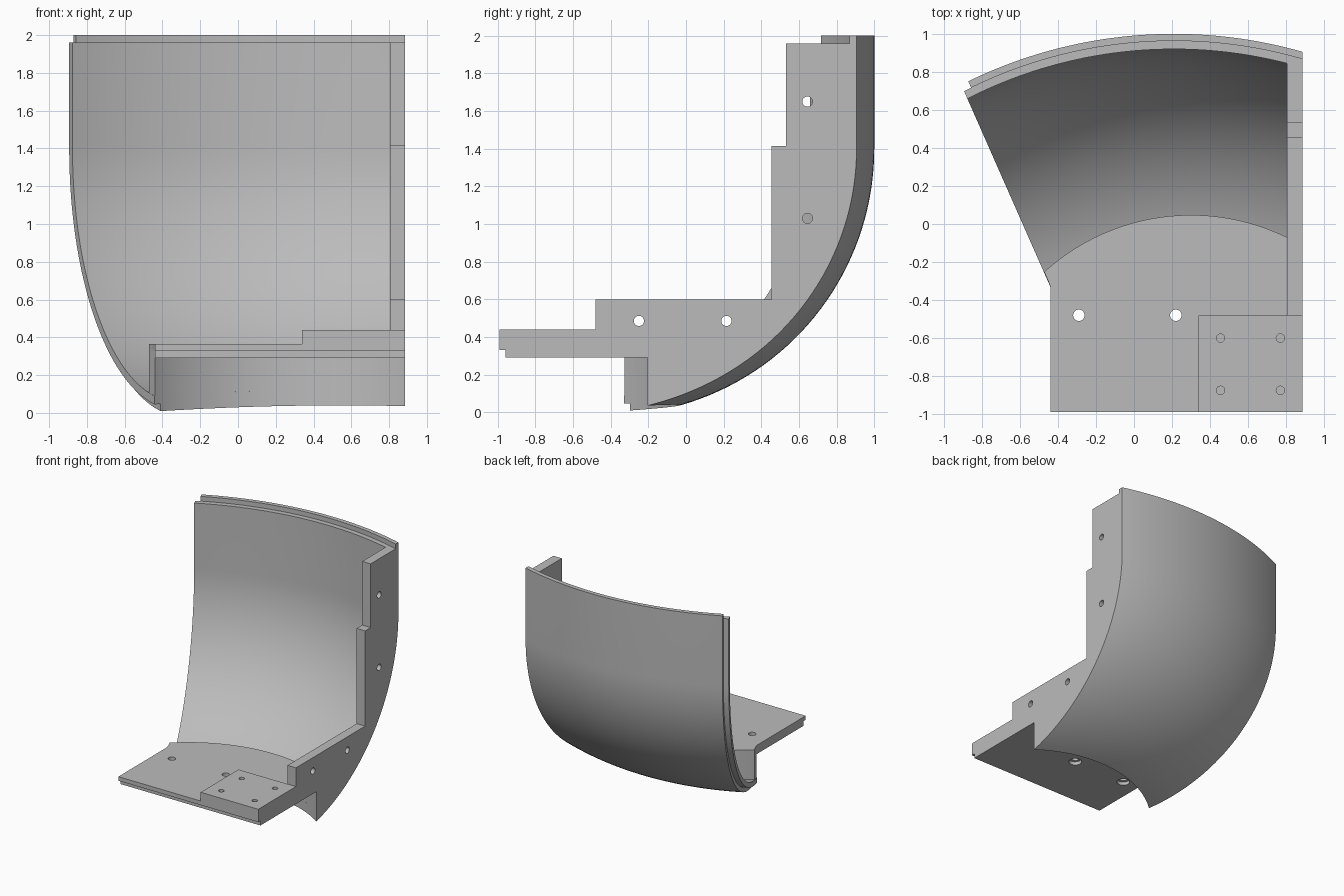
import bpy, bmesh
from math import sin, cos, radians, sqrt, asin, atan2

cube = bpy.data.objects.get("Cube")
if cube:
    bpy.data.objects.remove(cube, do_unlink=True)

grey = bpy.data.materials.new("light grey plastic")
grey.use_nodes = True
COLOUR = (0.5, 0.5, 0.5, 1)
grey.diffuse_color = COLOUR
grey.node_tree.nodes["Principled BSDF"].inputs["Base Color"].default_value = COLOUR

SHELL_X, SHELL_Y, SHELL_R = 0.21, -1.47, 2.47    # shell axis and radius
BEND_R, BEND_Z = 1.417, 1.4                      # curve of the shell section
THICK, MID = 0.08, 0.037                         # shell thickness and rebate line
WALL_X, WALL_Y, WALL_IN, WALL_OUT = 0.30, -1.10, 1.07, 1.147
SIDE = 0.885                                     # flat joining side
SLANT = 0.441                                    # slope of the other end


def finish(bm, name):
    bmesh.ops.recalc_face_normals(bm, faces=bm.faces)
    mesh = bpy.data.meshes.new(name)
    bm.to_mesh(mesh)
    bm.free()
    mesh.materials.append(grey)
    obj = bpy.data.objects.new(name, mesh)
    bpy.context.collection.objects.link(obj)
    return obj


def prism(name, outline, low, high, axis="z"):
    """Extrude a flat outline along z, or a (y, z) outline along x."""
    bm = bmesh.new()
    place = (lambda p, h: (p[0], p[1], h)) if axis == "z" else (lambda p, h: (h, p[0], p[1]))
    a = [bm.verts.new(place(p, low)) for p in outline]
    b = [bm.verts.new(place(p, high)) for p in outline]
    bm.faces.new(a)
    bm.faces.new(b)
    for i in range(len(a)):
        j = (i + 1) % len(a)
        bm.faces.new((a[i], a[j], b[j], b[i]))
    return finish(bm, name)


def revolve(name, section):
    """Turn a closed (radius, z) section through a sector about the shell axis."""
    bm = bmesh.new()
    rings = []
    for deg in range(10, 151):
        c, s = cos(radians(deg)), sin(radians(deg))
        rings.append([bm.verts.new((SHELL_X + r * c, SHELL_Y + r * s, z)) for r, z in section])
    bm.faces.new(rings[0])
    bm.faces.new(rings[-1])
    n = len(section)
    for a, b in zip(rings, rings[1:]):
        for i in range(n):
            j = (i + 1) % n
            bm.faces.new((a[i], a[j], b[j], b[i]))
    return finish(bm, name)


def circle(x, y, r, count=32):
    return [(x + r * cos(radians(360 * i / count)), y + r * sin(radians(360 * i / count)))
            for i in range(count)]


def combine(obj, tool, operation="DIFFERENCE", keep=False):
    mod = obj.modifiers.new("cut", "BOOLEAN")
    mod.object, mod.operation, mod.solver = tool, operation, "EXACT"
    bpy.context.view_layer.objects.active = obj
    bpy.ops.object.modifier_apply(modifier=mod.name)
    if not keep:
        bpy.data.objects.remove(tool, do_unlink=True)


def shell_curve(offset, top):
    """Section line from the rim down to the floor, offset inward."""
    bend = BEND_R - offset
    centre = SHELL_R - BEND_R
    end = radians(87)
    return [(SHELL_R - offset, top)] + [
        (centre + bend * cos(end * i / 40), BEND_Z - bend * sin(end * i / 40)) for i in range(41)]


def slant_x(y, shift=0.0):
    return -0.89 + (0.69 - y) * SLANT + shift


def wall_arc(radius, left, right, count=64):
    """Points on the inner wall circle between two x positions."""
    a = asin((left - WALL_X) / radius)
    b = asin((right - WALL_X) / radius)
    angles = [a + (b - a) * i / count for i in range(count + 1)]
    return [(WALL_X + radius * sin(t), WALL_Y + radius * cos(t)) for t in angles]


# Helper solids: space inside the shell, and the opening under the plate
envelope = revolve("envelope_helper", shell_curve(MID, 2.2) + [(0.1, -0.1), (0.1, 2.2)])
opening = prism("opening_helper", circle(WALL_X, WALL_Y, WALL_IN, 200), -0.5, 0.29)
for helper in (envelope, opening):
    helper.hide_render = True

# Curved shell in two layers, stepped along the rim and the slanted end
for name, outer, inner, top, shift in (("shell_outer_layer", 0, MID, 2.0, 0.045),
                                       ("shell_inner_layer", MID, THICK, 1.96, 0.0)):
    layer = revolve(name, shell_curve(outer, top) + shell_curve(inner, top)[::-1])
    sector = prism("sector_helper", [(slant_x(-0.8, shift), -0.8), (SIDE, -0.8),
                                     (SIDE, 1.2), (slant_x(1.2, shift), 1.2)], -1, 3)
    combine(layer, sector, "INTERSECT")
    combine(layer, opening, keep=True)

# Curved wall between the shell floor and the plate
wall = prism("inner_wall", wall_arc(WALL_OUT, -0.472, SIDE) +
             wall_arc(WALL_IN, -0.44, SIDE)[::-1], -0.2, 0.33)
combine(wall, envelope, "INTERSECT", keep=True)

# Horizontal plate with a stepped front lip
arc = wall_arc(WALL_OUT, -0.472, SIDE)
back = [(-0.44, -0.327)] + arc
plate = prism("base_plate", [(SIDE, -0.96), (-0.44, -0.96)] + back, 0.29, 0.365)
lip = prism("plate_lip", [(SIDE, -0.99), (-0.44, -0.99), (-0.44, -0.9), (SIDE, -0.9)], 0.33, 0.365)
combine(plate, lip, "UNION")
for x in (-0.29, 0.22):
    combine(plate, prism("hole", circle(x, -0.48, 0.03), 0, 1))
    combine(plate, prism("counterbore", circle(x, -0.48, 0.052), 0, 0.32))

# Raised pad with four blind screw holes
pad = prism("mounting_pad", [(0.34, -0.99), (SIDE, -0.99), (SIDE, -0.48), (0.34, -0.48)], 0.36, 0.44)
for x in (0.455, 0.77):
    for y in (-0.6, -0.875):
        combine(pad, prism("hole", circle(x, y, 0.022), 0.37, 1))

# Flat joining flange along the straight side
flange = prism("side_flange", [
    (-0.99, 0.33), (-0.99, 0.44), (-0.48, 0.44), (-0.48, 0.6), (0.455, 0.6), (0.455, 1.415),
    (0.53, 1.415), (0.53, 1.96), (1.1, 1.96), (1.1, -0.05), (-0.25, -0.05), (-0.25, 0.29),
    (-0.96, 0.29), (-0.96, 0.33)], 0.805, SIDE, "x")
combine(flange, envelope, "INTERSECT")
combine(flange, opening)
for y, z in ((0.645, 1.65), (0.645, 1.03), (-0.25, 0.485), (0.215, 0.485)):
    combine(flange, prism("hole", circle(y, z, 0.027), 0.5, 1.2, "x"))

# Smooth the curved faces and keep the edges crisp
for obj in bpy.context.scene.objects:
    if obj.type == "MESH":
        bpy.ops.object.select_all(action="DESELECT")
        obj.select_set(True)
        bpy.context.view_layer.objects.active = obj
        bpy.ops.object.shade_smooth_by_angle(angle=radians(25))
